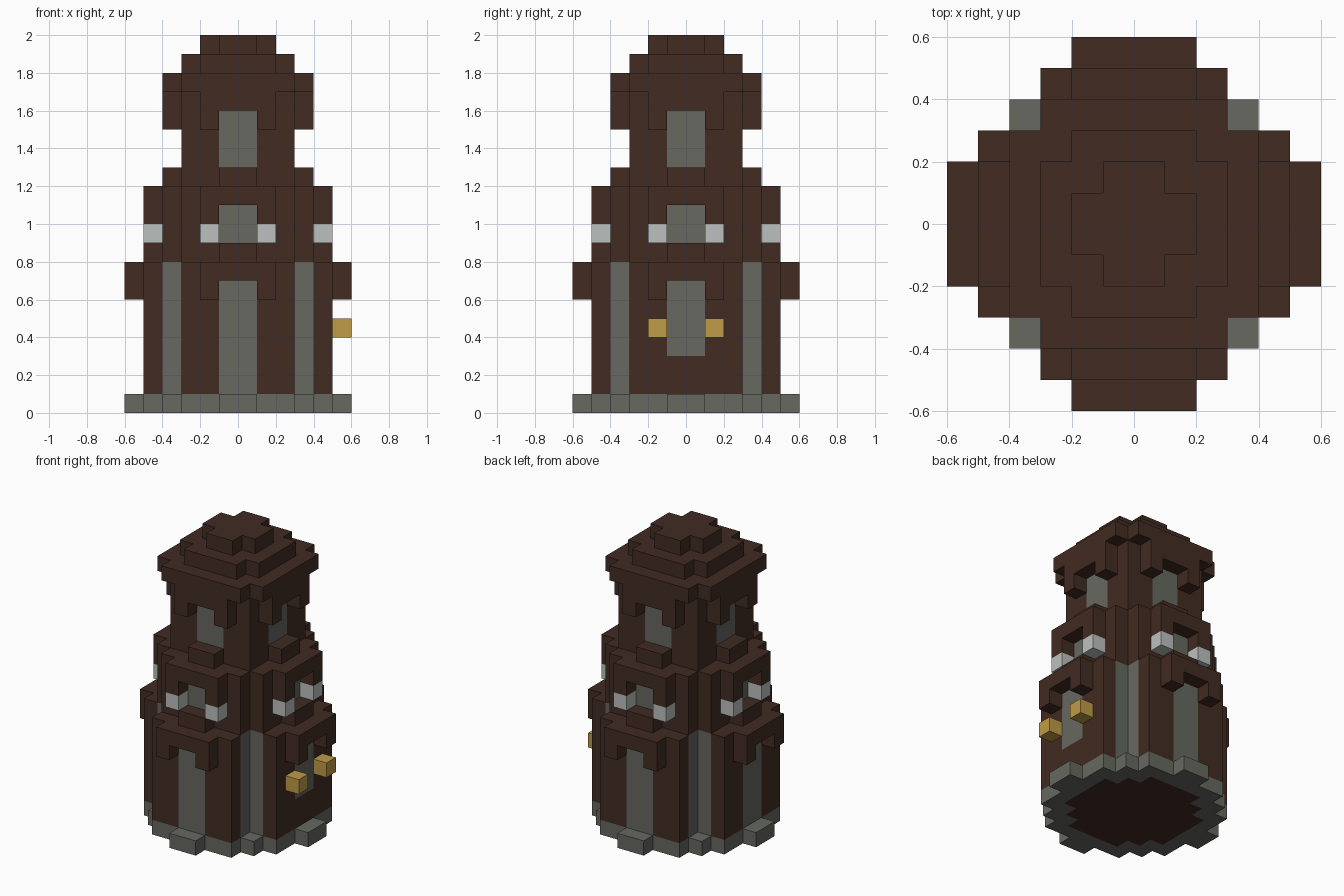
import bpy, bmesh
from mathutils import Vector

UNIT = 0.1  # edge of one block

cube = bpy.data.objects.get("Cube")
if cube:
    bpy.data.objects.remove(cube, do_unlink=True)


def make_material(name, rgb):
    mat = bpy.data.materials.new(name)
    mat.use_nodes = True
    mat.diffuse_color = (*rgb, 1)
    mat.node_tree.nodes["Principled BSDF"].inputs["Base Color"].default_value = (*rgb, 1)
    return mat


BROWN = make_material("dark_brown", (0.054, 0.025, 0.016))
GRAY = make_material("stone_gray", (0.133, 0.138, 0.117))
WHITE = make_material("pale_gray", (0.50, 0.53, 0.52))
GOLD = make_material("gold", (0.515, 0.328, 0.061))


def box(x, y, z):
    """Block cells in three (start, stop) ranges."""
    return {(i, j, k) for i in range(*x) for j in range(*y) for k in range(*z)}


def plan(z, *halves):
    """Symmetric stepped plan: union of centred rectangles and their quarter turns."""
    cells = set()
    for a, b in halves:
        cells |= box((-a, a), (-b, b), z) | box((-b, b), (-a, a), z)
    return cells


def turn(cells):
    return {(-j - 1, i, k) for i, j, k in cells}


def all_sides(cells):
    result = set()
    for _ in range(4):
        result |= cells
        cells = turn(cells)
    return result


def mirror_x(cells):
    return cells | {(-i - 1, j, k) for i, j, k in cells}


def build(name, cells, material, accents=(), accent_material=None):
    """Skin the outside of a set of blocks; accent blocks get the second material."""
    bm = bmesh.new()
    for cell in sorted(cells):
        for axis in range(3):
            for side in (0, 1):
                step = [0, 0, 0]
                step[axis] = 2 * side - 1
                if tuple(c + s for c, s in zip(cell, step)) in cells:
                    continue
                u, v = (axis + 1) % 3, (axis + 2) % 3
                loop = [(0, 0), (1, 0), (1, 1), (0, 1)]
                corners = []
                for du, dv in loop if side else reversed(loop):
                    p = list(cell)
                    p[axis] += side
                    p[u] += du
                    p[v] += dv
                    corners.append(bm.verts.new(Vector(p) * UNIT))
                bm.faces.new(corners).material_index = int(cell in accents)
    bmesh.ops.remove_doubles(bm, verts=bm.verts, dist=0.001)
    # Merge flat neighbours of the same colour
    bmesh.ops.dissolve_limit(bm, angle_limit=0.01, verts=bm.verts,
                             edges=bm.edges, delimit={'MATERIAL'})
    mesh = bpy.data.meshes.new(name)
    bm.to_mesh(mesh)
    bm.free()
    mesh.materials.append(material)
    if accent_material:
        mesh.materials.append(accent_material)
    obj = bpy.data.objects.new(name, mesh)
    bpy.context.collection.objects.link(obj)


def sill(out, z):
    """Small step centred on each side."""
    return all_sides(box((-1, 1), (-out, 1 - out), (z, z + 1)))


def canopy(out, leg_z, top_z):
    """Lintel with two short legs over each opening."""
    legs = mirror_x(box((1, 2), (-out, 1 - out), (leg_z, top_z)))
    lintel = box((-2, 2), (-out, 1 - out), (leg_z + 1, top_z))
    return all_sides(legs | lintel)


def opening(out, z0, z1):
    return box((-1, 1), (-out, 1 - out), (z0, z1))


# Stone footing with a brown floor
floor = plan((0, 1), (4, 2), (3, 3))
footing = plan((0, 1), (5, 3), (4, 4)) | sill(6, 0)
build("footing", footing, GRAY, floor, BROWN)

# Lower storey: gray corner recesses, three doors, one window on +x
corners = all_sides(mirror_x(box((2, 3), (-4, -3), (1, 8)) | box((3, 4), (-3, -2), (1, 8))))
door = opening(5, 1, 7)
back_door = turn(turn(door))
window = turn(opening(5, 3, 7))
build("lower_storey", plan((1, 8), (5, 3)), BROWN,
      corners | door | back_door | turn(back_door) | window, GRAY)
build("lower_canopies", canopy(6, 6, 8), BROWN)
build("window_brackets", turn(mirror_x(box((1, 2), (-6, -5), (4, 5)))), GOLD)

# Middle storey with lamps under the canopy legs
build("middle_storey", plan((8, 12), (4, 3)), BROWN, all_sides(opening(4, 9, 11)), GRAY)
build("middle_sills", sill(5, 8), BROWN)
build("middle_canopies", canopy(5, 10, 12), BROWN)
build("lamps", all_sides(mirror_x(box((1, 2), (-5, -4), (9, 10)))), WHITE)

# Upper storey
build("upper_storey", plan((12, 17), (3, 3)), BROWN, all_sides(opening(3, 13, 16)), GRAY)
build("upper_sills", sill(4, 12), BROWN)
build("upper_canopies", canopy(4, 15, 17), BROWN)

# Stepped roof
build("roof", plan((17, 18), (4, 3)) | plan((18, 19), (3, 2)) | plan((19, 20), (2, 1)), BROWN)
